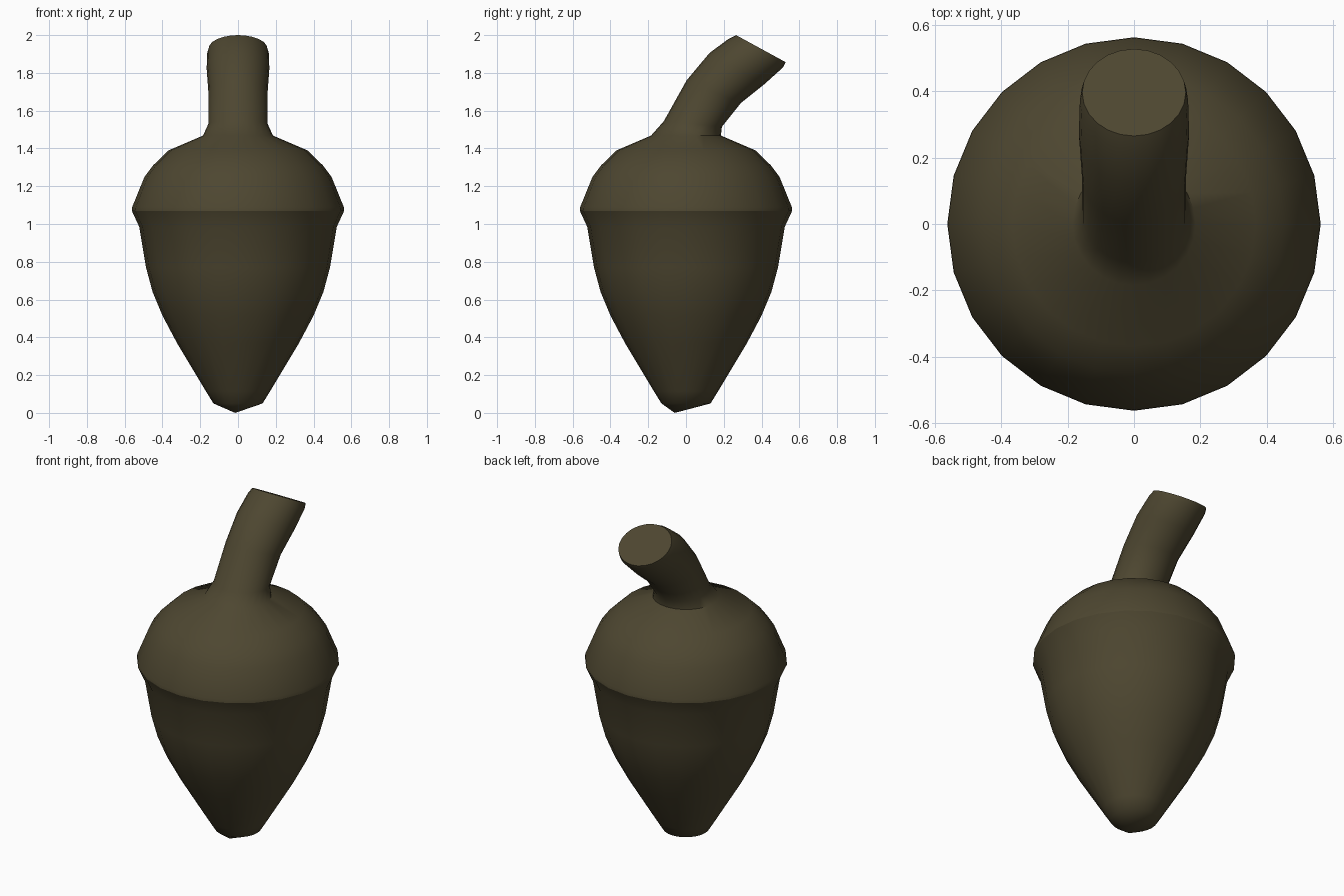
import bpy, bmesh, math

if "Cube" in bpy.data.objects:
    bpy.data.objects.remove(bpy.data.objects["Cube"])

SIDES = 24

mat = bpy.data.materials.new("dark_olive_brown")
mat.diffuse_color = (0.075, 0.062, 0.03, 1)
mat.use_nodes = True
mat.node_tree.nodes["Principled BSDF"].inputs["Base Color"].default_value = mat.diffuse_color


def ring(bm, a, b, rx):
    """Tilted ellipse: spans a to b (y, z points), half-width rx in x."""
    cy, cz = (a[0] + b[0]) / 2, (a[1] + b[1]) / 2
    hy, hz = (b[0] - a[0]) / 2, (b[1] - a[1]) / 2
    verts = []
    for i in range(SIDES):
        t = math.tau * i / SIDES
        verts.append(bm.verts.new((rx * math.cos(t), cy + hy * math.sin(t), cz + hz * math.sin(t))))
    return verts


def level(r, z):
    return ((-r, z), (r, z), r)


def loft(name, sections, tip=None, close_end=False):
    bm = bmesh.new()
    rings = [ring(bm, *s) for s in sections]
    for lo, hi in zip(rings, rings[1:]):
        for i in range(SIDES):
            j = (i + 1) % SIDES
            bm.faces.new((lo[i], lo[j], hi[j], hi[i]))
    if tip:
        v = bm.verts.new(tip)
        for i in range(SIDES):
            bm.faces.new((v, rings[0][(i + 1) % SIDES], rings[0][i]))
    if close_end:
        bm.faces.new(rings[-1])
    mesh = bpy.data.meshes.new(name)
    bm.to_mesh(mesh)
    bm.free()
    obj = bpy.data.objects.new(name, mesh)
    bpy.context.collection.objects.link(obj)
    mesh.materials.append(mat)
    bpy.ops.object.select_all(action='DESELECT')
    obj.select_set(True)
    bpy.context.view_layer.objects.active = obj
    bpy.ops.object.shade_smooth_by_angle(angle=math.radians(50))
    return obj


# Nut, tapering to a slightly off-centre tip, flaring out under the cap lip
nut = [(0.13, 0.05), (0.17, 0.115), (0.323, 0.37), (0.40, 0.515), (0.452, 0.64),
       (0.487, 0.77), (0.523, 0.985), (0.562, 1.07)]
loft("nut", [level(r, z) for r, z in nut], tip=(-0.015, -0.06, 0.0))

# Domed cap running into the bent stem with a slanted cut end
cap = [(0.562, 1.07), (0.56, 1.09), (0.495, 1.25), (0.45, 1.31), (0.367, 1.39), (0.185, 1.468)]
stem = [((-0.117, 1.545), (0.19, 1.515), 0.157),
        ((0.003, 1.76), (0.29, 1.64), 0.157),
        ((0.124, 1.905), (0.415, 1.74), 0.166),
        ((0.225, 1.98), (0.515, 1.83), 0.163),
        ((0.265, 2.0), (0.527, 1.857), 0.156)]
loft("cap_and_stem", [level(r, z) for r, z in cap] + stem, close_end=True)
